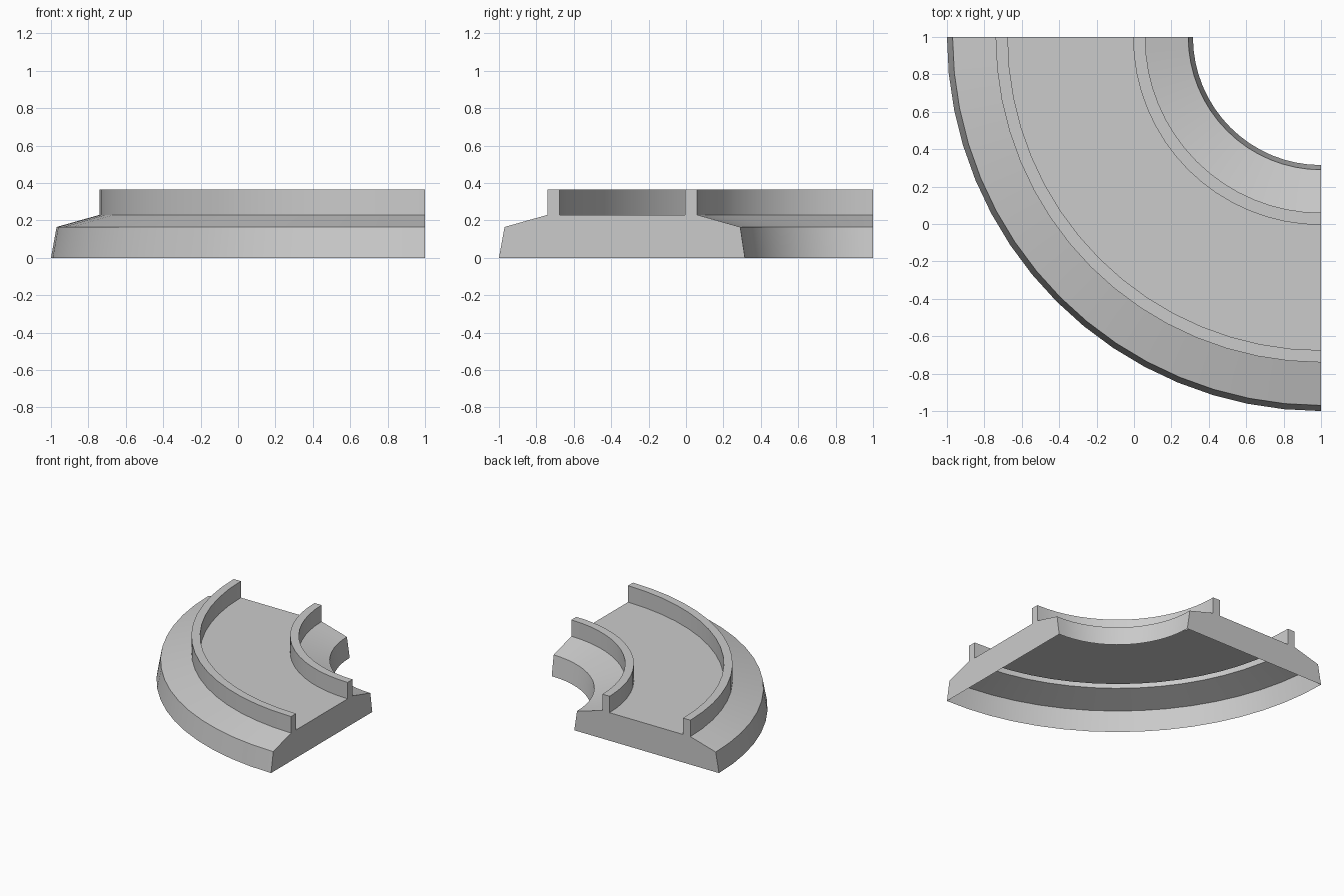
import bpy
import bmesh
from math import cos, sin, pi, radians

cube = bpy.data.objects.get("Cube")
if cube:
    bpy.data.objects.remove(cube, do_unlink=True)

# Single plain grey material
grey = bpy.data.materials.new("plain grey")
grey.use_nodes = True
colour = (0.6, 0.6, 0.6, 1)
grey.diffuse_color = colour
grey.node_tree.nodes["Principled BSDF"].inputs["Base Color"].default_value = colour

# Heights and the centre of the bend
SHOULDER, DECK, RAIL = 0.165, 0.23, 0.365
CENTRE = (1, 1)
STEPS = 16

# Cross-section as (radius, height), from the outer foot over to the inner foot
outer_side = [(2.0, 0), (1.97, SHOULDER), (1.74, DECK)]
outer_rail = [(1.74, RAIL), (1.675, RAIL), (1.675, DECK)]
inner_rail = [(1.005, DECK), (1.005, RAIL), (0.94, RAIL)]
inner_side = [(0.94, DECK), (0.71, SHOULDER), (0.685, 0)]
profile = outer_side + outer_rail + inner_rail + inner_side

# Sweep the section through a quarter turn, leaving the underside open
bm = bmesh.new()
rings = []
for i in range(STEPS + 1):
    a = pi + pi / 2 * i / STEPS
    rings.append([bm.verts.new((CENTRE[0] + r * cos(a), CENTRE[1] + r * sin(a), z))
                  for r, z in profile])
for near, far in zip(rings, rings[1:]):
    for j in range(len(profile) - 1):
        bm.faces.new((near[j], far[j], far[j + 1], near[j + 1]))

# Flat end walls
bm.faces.new(rings[0])
bm.faces.new(rings[-1][::-1])

mesh = bpy.data.meshes.new("curved_track_bed")
bm.to_mesh(mesh)
bm.free()
mesh.materials.append(grey)
bed = bpy.data.objects.new("curved_track_bed", mesh)
bpy.context.collection.objects.link(bed)

# Smooth along the bend, crisp at the profile corners
bpy.ops.object.select_all(action='DESELECT')
bed.select_set(True)
bpy.context.view_layer.objects.active = bed
bpy.ops.object.shade_smooth_by_angle(angle=radians(14))
